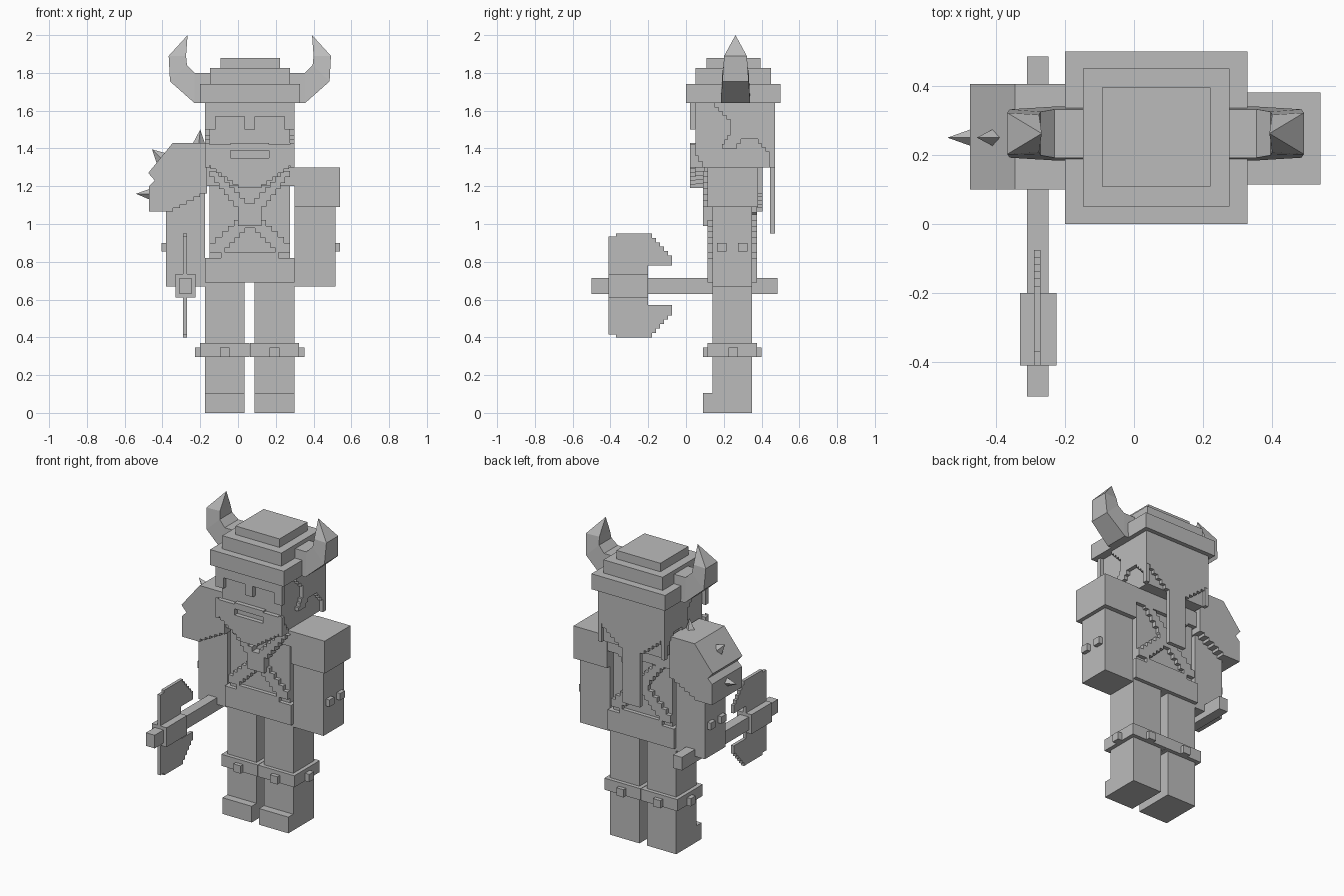
import bpy, bmesh

grey = bpy.data.materials.new("plain_grey")
grey.diffuse_color = (0.5, 0.5, 0.5, 1)
CX = 0.0625  # mirror plane of the body


def finish(name, bm):
    bmesh.ops.recalc_face_normals(bm, faces=bm.faces)
    me = bpy.data.meshes.new(name)
    bm.to_mesh(me)
    bm.free()
    me.materials.append(grey)
    ob = bpy.data.objects.new(name, me)
    bpy.context.collection.objects.link(ob)
    return ob


def loft(name, rings, tip=None):
    """Skin a list of equal-length rings, closing with a cap or a tip."""
    bm = bmesh.new()
    rs = [[bm.verts.new(p) for p in r] for r in rings]
    n = len(rs[0])
    bm.faces.new(rs[0])
    for a, b in zip(rs, rs[1:]):
        for i in range(n):
            j = (i + 1) % n
            bm.faces.new((a[i], a[j], b[j], b[i]))
    if tip:
        t = bm.verts.new(tip)
        for i in range(n):
            bm.faces.new((rs[-1][i], rs[-1][(i + 1) % n], t))
    else:
        bm.faces.new(rs[-1])
    return finish(name, bm)


def prism(name, pts, axis, lo, hi):
    """Extrude a 2D outline along x or y."""
    def put(p, d):
        return (d, p[0], p[1]) if axis == "x" else (p[0], d, p[1])
    return loft(name, [[put(p, lo) for p in pts], [put(p, hi) for p in pts]])


def box(name, x0, x1, y0, y1, z0, z1):
    return prism(name, [(x0, z0), (x1, z0), (x1, z1), (x0, z1)], "y", y0, y1)


def stairs(p, q, n):
    """Staircase from p to q, horizontal move first."""
    out = [p]
    for i in range(n):
        x = p[0] + (q[0] - p[0]) * (i + 1) / n
        out += [(x, p[1] + (q[1] - p[1]) * i / n),
                (x, p[1] + (q[1] - p[1]) * (i + 1) / n)]
    return out


def flip(pts):
    return [(2 * CX - x, z) for x, z in pts]


# Legs, shoes and studded knee bands
for side, x0 in (("left", -0.175), ("right", 0.088)):
    x1 = x0 + 0.21
    mid = (x0 + x1) / 2
    prism(side + "_leg", [(0.09, 0), (0.35, 0), (0.35, 0.69), (0.14, 0.69),
                          (0.14, 0.105), (0.09, 0.105)], "x", x0, x1)
    box(side + "_knee_band", x0 - 0.025, x1 + 0.025, 0.115, 0.375, 0.295, 0.37)
    box(side + "_front_back_studs", mid - 0.026, mid + 0.026, 0.09, 0.4, 0.295, 0.345)
    ox = (-0.227, mid) if side == "left" else (mid, 0.353)
    box(side + "_side_stud", *ox, 0.225, 0.275, 0.295, 0.345)

# Torso, belt and side trim
box("torso", -0.15, 0.275, 0.14, 0.35, 0.69, 1.3)
box("belt", -0.175, 0.3, 0.115, 0.375, 0.69, 0.82)
box("collar", -0.175, 0.3, 0.115, 0.375, 1.2, 1.3)
box("belt_plate", -0.09, 0.215, 0.115, 0.375, 0.82, 0.85)

# Crossed chest and back straps
upper = stairs((-0.175, 1.28), (0.0, 1.06), 7) + [(CX, 1.0)] + \
    stairs((CX + 0.03, 1.08), (-0.1, 1.28), 7)
lower = stairs((-0.15, 0.9), (0.01, 1.05), 5) + [(CX, 1.05)] + \
    stairs((CX, 0.98), (-0.07, 0.85), 5) + [(-0.15, 0.85)]
for label, f in (("left", lambda p: p), ("right", flip)):
    prism(label + "_upper_front_strap", f(upper), "y", 0.09, 0.14)
    prism(label + "_lower_front_strap", f(lower), "y", 0.115, 0.14)
    prism(label + "_lower_back_strap", f(lower), "y", 0.35, 0.375)
    prism(label + "_upper_back_strap", f(upper), "y", 0.35, 0.375)
box("strap_buckle", 0.0, 0.125, 0.09, 0.14, 0.99, 1.08)

# Arms with wrist studs
box("right_arm", 0.3, 0.515, 0.14, 0.35, 0.67, 1.09)
box("right_shoulder_block", 0.3, 0.54, 0.115, 0.38, 1.09, 1.3)
box("left_arm", -0.38, -0.175, 0.14, 0.35, 0.67, 1.3)
for y in (0.165, 0.275):
    box("right_arm_stud", 0.51, 0.54, y, y + 0.05, 0.855, 0.9)
    box("left_arm_stud", -0.405, -0.375, y, y + 0.05, 0.855, 0.9)

# Spiked shoulder armour
pad = [(-0.345, 1.43), (-0.475, 1.27), (-0.44, 1.23), (-0.47, 1.2), (-0.47, 1.065)] + \
    stairs((-0.38, 1.065), (-0.165, 1.18), 6) + [(-0.165, 1.43)]
prism("shoulder_armour", pad, "y", 0.1, 0.405)
for a, b, tip in (((-0.47, 1.185), (-0.47, 1.13), (-0.54, 1.16)),
                  ((-0.385, 1.375), (-0.43, 1.32), (-0.455, 1.395)),
                  ((-0.175, 1.425), (-0.24, 1.425), (-0.2, 1.5))):
    c = ((a[0] + b[0]) / 2, (a[1] + b[1]) / 2)
    loft("armour_spike", [[(a[0], 0.25, a[1]), (c[0], 0.225, c[1]),
                           (b[0], 0.25, b[1]), (c[0], 0.275, c[1])]],
         (tip[0], 0.25, tip[1]))

# Double-bladed axe
box("axe_handle", -0.31, -0.247, -0.5, 0.485, 0.63, 0.715)
box("axe_socket", -0.33, -0.225, -0.41, -0.2, 0.61, 0.735)
half = [(-0.41, 0.675), (-0.41, 0.935), (-0.37, 0.935), (-0.37, 0.95)] + \
    stairs((-0.2, 0.95), (-0.075, 0.81), 6) + [(-0.075, 0.78), (-0.2, 0.78), (-0.2, 0.675)]
prism("axe_upper_blade", half, "x", -0.29, -0.27)
prism("axe_lower_blade", [(y, 1.35 - z) for y, z in half], "x", -0.29, -0.27)

# Head
box("head", -0.15, 0.275, 0.05, 0.45, 1.3, 1.7)

# Hair on the sides, framing the face
hair = [(0.47, 1.64)] + stairs((0.13, 1.64), (0.235, 1.53), 5) + \
    stairs((0.235, 1.47), (0.19, 1.40), 3) + stairs((0.25, 1.40), (0.29, 1.45), 2) + \
    [(0.36, 1.45)] + stairs((0.36, 1.45), (0.44, 1.36), 4) + [(0.44, 1.3), (0.47, 1.3)]
prism("left_side_hair", hair, "x", -0.175, -0.15)
prism("right_side_hair", hair, "x", 0.275, 0.3)
jaw = [(0.02, 1.3), (0.09, 1.3)] + stairs((0.09, 1.33), (0.02, 1.43), 3)
prism("left_sideburn", jaw, "x", -0.175, -0.15)
prism("right_sideburn", jaw, "x", 0.275, 0.3)

# Back hair tapering into a long strand
tail = [(-0.175, 1.64)] + stairs((-0.175, 1.42), (0.0, 1.28), 6) + [(0.0, 0.95)]
prism("back_hair", tail + flip(tail)[::-1], "y", 0.445, 0.472)

# Forehead, nose, temples around the eyes
box("brow", -0.175, 0.3, 0.022, 0.05, 1.57, 1.64)
box("nose", 0.035, 0.09, 0.022, 0.05, 1.5, 1.57)
box("left_temple", -0.175, -0.12, 0.022, 0.05, 1.5, 1.57)
box("right_temple", 0.245, 0.3, 0.022, 0.05, 1.5, 1.57)

# Beard with a mouth opening and stepped chin
box("moustache", -0.04, 0.165, 0.022, 0.05, 1.39, 1.43)
box("left_cheek_beard", -0.175, -0.04, 0.022, 0.05, 1.35, 1.42)
box("right_cheek_beard", 0.165, 0.3, 0.022, 0.05, 1.35, 1.42)
chin = [(-0.175, 1.35)] + stairs((-0.175, 1.31), (0.0, 1.19), 6)
prism("beard", chin + flip(chin)[::-1], "y", 0.022, 0.05)
core = stairs((-0.13, 1.3), (0.0, 1.19), 5)
prism("beard_depth", core + flip(core)[::-1], "y", 0.05, 0.1)

# Stepped helmet
box("helmet_brim", -0.2, 0.328, 0.0, 0.5, 1.64, 1.74)
box("helmet_middle", -0.148, 0.276, 0.05, 0.45, 1.74, 1.825)
box("helmet_top", -0.093, 0.222, 0.108, 0.395, 1.825, 1.88)

# Curved horns: (outer x, z), (inner x, z), half width
sections = (((-0.146, 1.64), (-0.146, 1.8), 0.078),
            ((-0.23, 1.64), (-0.23, 1.8), 0.078),
            ((-0.36, 1.755), (-0.27, 1.84), 0.07),
            ((-0.367, 1.89), (-0.275, 1.89), 0.06))
for label, s in (("left", 1), ("right", -1)):
    def mx(x):
        return x if s > 0 else 2 * CX - x
    rings = [[(mx(o[0]), 0.262 - w, o[1]), (mx(o[0]), 0.262 + w, o[1]),
              (mx(i[0]), 0.262 + w * 0.9, i[1]), (mx(i[0]), 0.262 - w * 0.9, i[1])]
             for o, i, w in sections]
    loft(label + "_horn", rings, (mx(-0.267), 0.262, 2.0))
